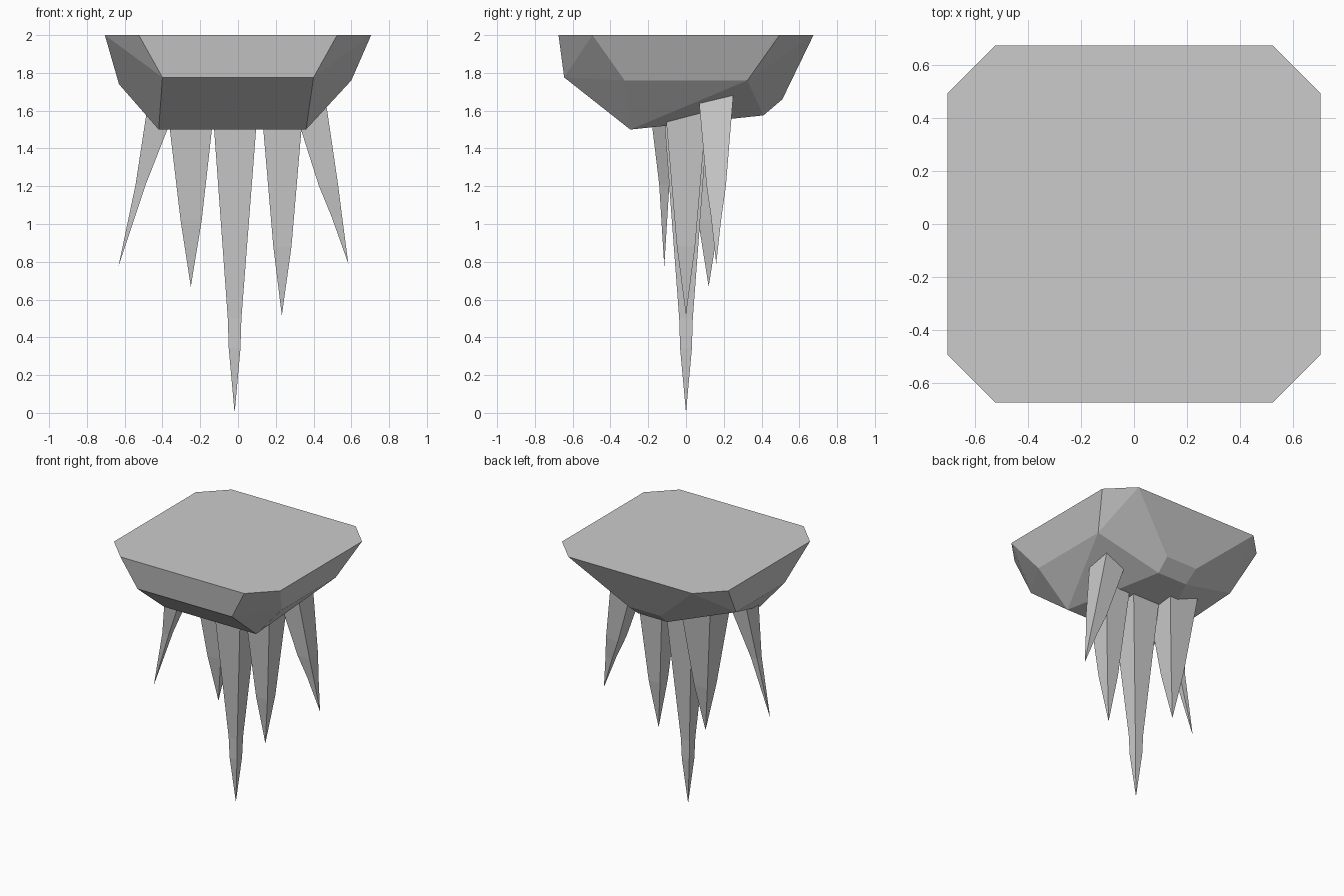
import bpy, bmesh

if "Cube" in bpy.data.objects:
    bpy.data.objects.remove(bpy.data.objects["Cube"])

def finish(bm, name):
    bmesh.ops.recalc_face_normals(bm, faces=bm.faces[:])
    me = bpy.data.meshes.new(name)
    bm.to_mesh(me)
    bm.free()
    ob = bpy.data.objects.new(name, me)
    bpy.context.collection.objects.link(ob)
    return ob

# Ceiling rock: convex faceted slab, bevelled octagon narrowing downwards
top = [(sx * x, sy * y, 2.0) for sx in (-1, 1) for sy in (-1, 1)
       for x, y in ((0.525, 0.675), (0.705, 0.495))]
middle = [(-0.4, -0.645, 1.776), (0.4, -0.645, 1.776),
          (0.6, -0.325, 1.76), (0.6, 0.325, 1.76),
          (0.125, 0.51, 1.66), (-0.14, 0.51, 1.66),
          (-0.63, 0.295, 1.74), (-0.63, -0.295, 1.74)]
bottom = [(-0.42, -0.295, 1.5), (0.36, -0.295, 1.5),
          (0.12, 0.41, 1.575), (-0.13, 0.41, 1.575)]
bm = bmesh.new()
for p in top + middle + bottom:
    bm.verts.new(p)
bmesh.ops.convex_hull(bm, input=bm.verts[:])
bmesh.ops.dissolve_limit(bm, angle_limit=0.01, verts=bm.verts[:], edges=bm.edges[:])
finish(bm, "ceiling_rock")

# Stalactites: square sections (x, y, z, half width) ending in a sharp tip
def stalactite(name, rings, tip):
    bm = bmesh.new()
    prev = None
    for x, y, z, h in rings:
        ring = [bm.verts.new((x + a * h, y + b * h, z))
                for a, b in ((-1, -1), (1, -1), (1, 1), (-1, 1))]
        if prev is None:
            bm.faces.new(ring)
        else:
            for i in range(4):
                j = (i + 1) % 4
                bm.faces.new((prev[i], prev[j], ring[j], ring[i]))
        prev = ring
    t = bm.verts.new(tip)
    for i in range(4):
        bm.faces.new((prev[i], prev[(i + 1) % 4], t))
    finish(bm, name)

stalactite("stalactite_centre",
           [(-0.015, 0, 1.62, 0.12), (-0.018, 0, 0.5, 0.036), (-0.018, 0, 0.34, 0.031)],
           (-0.018, 0, 0.0))
stalactite("stalactite_inner_right",
           [(0.235, 0, 1.7, 0.118), (0.235, 0, 0.88, 0.048)], (0.232, 0, 0.515))
stalactite("stalactite_inner_left",
           [(-0.25, 0.12, 1.62, 0.125), (-0.248, 0.12, 1.02, 0.056)], (-0.25, 0.12, 0.668))
stalactite("stalactite_outer_right",
           [(0.352, 0.158, 1.75, 0.098), (0.48, 0.16, 1.2, 0.051), (0.523, 0.16, 1.04, 0.028)],
           (0.584, 0.16, 0.79))
stalactite("stalactite_outer_left",
           [(-0.395, -0.115, 1.65, 0.08), (-0.515, -0.115, 1.21, 0.027)],
           (-0.633, -0.115, 0.775))
